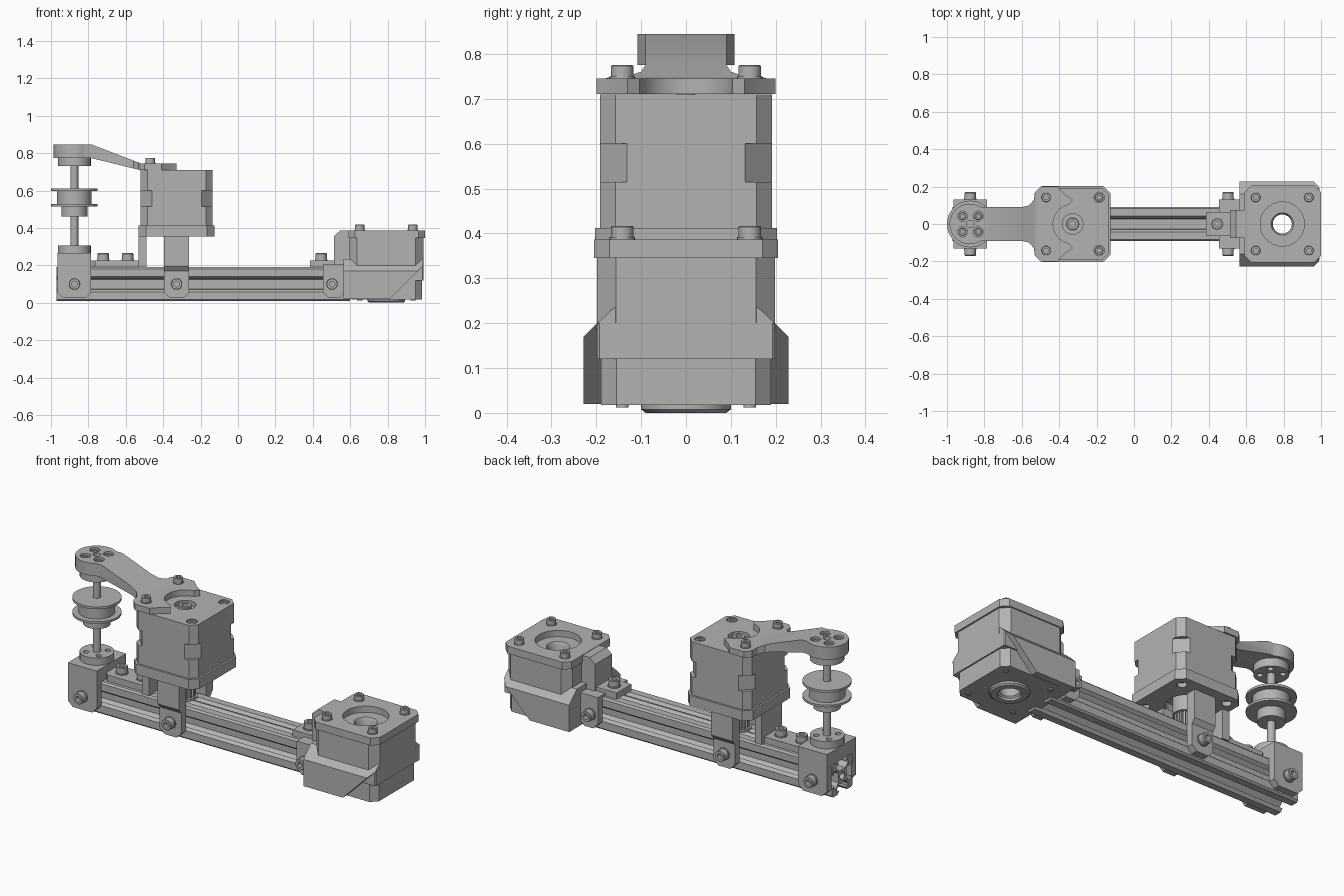
import bpy, bmesh
from math import sin, cos, pi, radians
from mathutils import Vector

old = bpy.data.objects.get("Cube")
if old:
    bpy.data.objects.remove(old, do_unlink=True)

grey = bpy.data.materials.new("plain grey")
grey.use_nodes = True
COLOUR = (0.45, 0.45, 0.45, 1)
grey.diffuse_color = COLOUR
grey.node_tree.nodes["Principled BSDF"].inputs["Base Color"].default_value = COLOUR
made = []


def finish(name, bm):
    bmesh.ops.remove_doubles(bm, verts=bm.verts, dist=1e-5)
    bmesh.ops.recalc_face_normals(bm, faces=bm.faces)
    mesh = bpy.data.meshes.new(name)
    bm.to_mesh(mesh)
    bm.free()
    mesh.materials.append(grey)
    ob = bpy.data.objects.new(name, mesh)
    bpy.context.collection.objects.link(ob)
    made.append(ob)
    return ob


def prism(name, pts, axis, lo, hi):
    """Extrude a 2D outline along an axis from lo to hi."""
    place = {"x": lambda u, v: (lo, u, v), "y": lambda u, v: (u, lo, v),
             "z": lambda u, v: (u, v, lo)}[axis]
    bm = bmesh.new()
    face = bm.faces.new([bm.verts.new(place(u, v)) for u, v in pts])
    top = bmesh.ops.extrude_face_region(bm, geom=[face])["geom"]
    step = Vector([hi - lo if a == axis else 0 for a in "xyz"])
    bmesh.ops.translate(bm, vec=step, verts=[g for g in top if isinstance(g, bmesh.types.BMVert)])
    return finish(name, bm)


def box(name, x0, x1, y0, y1, z0, z1):
    return prism(name, [(x0, y0), (x1, y0), (x1, y1), (x0, y1)], "z", z0, z1)


def lathe(name, profile, loc=(0, 0, 0), aim=(0, 0, 1), n=36):
    """Revolve (radius, height) points about a line through loc."""
    bm = bmesh.new()
    vs = [bm.verts.new((r, 0, z)) for r, z in profile]
    es = [bm.edges.new(p) for p in zip(vs, vs[1:])]
    bmesh.ops.spin(bm, geom=vs + es, cent=(0, 0, 0), axis=(0, 0, 1), angle=2 * pi,
                   steps=n, use_merge=True)
    rot = Vector((0, 0, 1)).rotation_difference(Vector(aim)).to_matrix().to_4x4()
    bm.transform(rot)
    bmesh.ops.translate(bm, vec=loc, verts=bm.verts)
    return finish(name, bm)


def disc(name, r, z0, z1, x=0, y=0):
    return lathe(name, [(0, z0), (r, z0), (r, z1), (0, z1)], (x, y, 0))


def boolean(targets, cutters, mode="DIFFERENCE"):
    for ob in targets:
        for c in cutters:
            mod = ob.modifiers.new("cut", "BOOLEAN")
            mod.object, mod.operation, mod.solver = c, mode, "EXACT"
        bpy.context.view_layer.update()
        graph = bpy.context.evaluated_depsgraph_get()
        mesh = bpy.data.meshes.new_from_object(ob.evaluated_get(graph))
        ob.modifiers.clear()
        ob.data = mesh
    for c in cutters:
        made.remove(c)
        bpy.data.objects.remove(c, do_unlink=True)


def square(cx, half, ch):
    """Square outline with chamfered corners, centred on y = 0."""
    k = half - ch
    pts = [(half, -k), (half, k), (k, half), (-k, half), (-half, k), (-half, -k), (-k, -half), (k, -half)]
    return [(cx + x, y) for x, y in pts]


def screw(name, loc, aim=(0, 0, 1), r=0.03, h=0.04):
    lathe(name, [(0, 0), (r * 1.12, 0), (r * 1.12, h * .15), (r, h * .15), (r, h * .92), (r * .92, h),
                 (r * .5, h), (r * .5, h * .4), (0, h * .4)], loc, aim, 24)


def corners(cx, d):
    return [(cx + sx * d, sy * d) for sx in (-1, 1) for sy in (-1, 1)]


def side_tabs(name, x0, x1, top, screw_x):
    """Mirrored plates clamping the rail, each with a side screw."""
    c = 0.03
    for s, side in ((-1, "front"), (1, "back")):
        pts = [(x0, top), (x0, .025 + c), (x0 + c, .025), (x1 - c, .025), (x1, .025 + c), (x1, top)]
        prism(f"{name}_{side}_tab", pts, "y", s * .09, s * .13)
        screw(f"{name}_{side}_screw", (screw_x, s * .13, .1), (0, s, 0))


# Slotted rail: one side of the section repeated four times
MM, MID = .0091, .099
side = [(10, -9), (10, -4.6), (8.2, -3.1), (8.2, -5.5), (6.5, -5.5), (3.9, -2.9)]
side += [(x, -y) for x, y in reversed(side)]
section = []
for q in range(4):
    c, s = round(cos(q * pi / 2)), round(sin(q * pi / 2))
    section += [((x * c - y * s) * MM, (x * s + y * c) * MM + MID) for x, y in side]
rail = prism("rail", section, "x", -.97, .6)
bore = lathe("bore", [(0, -1), (.02, -1), (.02, 1), (0, 1)], (0, 0, MID), (1, 0, 0), 20)
boolean([rail], [bore])

# End bracket with shaft flanges, shaft and idler pulley
PX = -.875
box("end_block", -.965, -.785, -.13, .13, .188, .265)
side_tabs("end_bracket", -.965, -.785, .188, PX)
low = disc("lower_flange", .088, .265, .305, PX)
high = disc("upper_flange", .088, .73, .775, PX)
disc("shaft", .021, .29, .79, PX)
boolean([low], [disc("hole", .015, .28, .4, x, y) for x, y in corners(PX, .04)])
boolean([high], [disc("hole", .015, .6, .75, x, y) for x, y in corners(PX, .04)])
lathe("idler_pulley", [(0, .46), (.07, .46), (.07, .515), (.125, .515), (.125, .527), (.093, .527),
                       (.093, .597), (.125, .597), (.125, .61), (0, .61)], (PX, 0, 0))

# First motor
MX = -.328
ends = [prism("motor_lower_cap", square(MX, .192, .035), "z", .41, .515),
        prism("motor_upper_cap", square(MX, .192, .035), "z", .6, .71)]
prism("motor_core", square(MX, .192, .06), "z", .51, .605)
boolean([ends[1]], [disc("recess", .055, .685, .8, MX)]
        + [disc("recess", .028, .685, .8, MX + .142, s * .142) for s in (-1, 1)])
screw("motor_shaft_end", (MX, 0, .68), r=.033, h=.03)
for s in (-1, 1):
    screw("motor_cap_screw", (MX + .142, s * .142, .68), r=.022, h=.028)

# Arm from the motor top to the shaft: plan outline trimmed by a side profile
half = [(-.37, .16), (-.41, .2), (-.5, .2), (-.53, .17), (-.535, .13), (-.56, .1), (-.6, .09), (PX + .06, .09)]
tip = [(PX - .003 + .108 * cos(radians(a)), .108 * sin(radians(a))) for a in range(65, 296, 10)]
bite = [(MX + .105 * cos(radians(a)), .105 * sin(radians(a))) for a in range(260, 99, -10)]
plan = half + tip + [(x, -y) for x, y in reversed(half)] + [(MX, -.13)] + bite + [(MX, .13)]
arm = prism("arm", plan, "z", .6, .9)
trim = prism("trim", [(-1.1, .775), (-.79, .775), (-.53, .711), (-.2, .711), (-.2, .745), (-.52, .745),
                      (-.78, .845), (-1.1, .845)], "y", -.3, .3)
boolean([arm], [trim], "INTERSECT")
boolean([arm], [disc("hole", .027, .815, .9, x, y) for x, y in corners(PX, .042)]
        + [disc("hole", .02, .8, .9, PX)])
for x, y in corners(PX, .042):
    screw("arm_tip_screw", (x, y, .812), r=.02, h=.025)
for s in (-1, 1):
    screw("arm_base_screw", (MX - .142, s * .142, .745), r=.025, h=.03)

# First motor mount
plate = prism("mount_plate", square(MX, .203, .04), "z", .355, .412)
boolean([plate], [disc("opening", .1, .3, .4, MX)]
        + [disc("opening", .025, .3, .38, x, y) for x, y in corners(MX, .142)])
box("mount_wall", -.532, -.49, -.09, .09, .19, .36)
prism("mount_foot", [(-.785, -.045), (-.765, -.065), (-.5, -.065), (-.5, .065), (-.765, .065), (-.785, .045)],
      "z", .188, .225)
for x in (-.72, -.59):
    screw("mount_foot_screw", (x, 0, .225))
side_tabs("mount", MX - .067, MX + .067, .2, MX)
for s in (-1, 1):
    prism("mount_leg", [(s * .09, .17), (s * .13, .17), (s * .15, .195), (s * .15, .358), (s * .09, .358)],
          "x", MX - .067, MX + .067)

# Toothed drive pulley under the first motor
teeth = []
for i in range(16):
    for da, r in ((-.13, .044), (-.07, .055), (.07, .055), (.13, .044)):
        a = i * pi / 8 + da
        teeth.append((MX + r * cos(a), r * sin(a)))
prism("drive_teeth", teeth, "z", .205, .3)
disc("drive_rim", .064, .195, .208, MX)
disc("drive_hub", .064, .295, .42, MX)

# Second motor, hollow through the middle, in its cover
CX = .793
cover = prism("cover_skirt", [(-.228, .02), (.228, .02), (.228, .17), (.198, .2), (.16, .235), (-.16, .235),
                              (-.198, .2), (-.228, .17)], "x", .565, .99)
wedge = prism("wedge", [(.565, 0), (.79, 0), (.81, .02), (.99, .2), (.99, .3), (.565, .3)], "y", -.4, .4)
boolean([cover], [wedge], "INTERSECT")
hollow = [cover,
          prism("cover_body", square(CX, .198, .042), "z", .2, .35),
          prism("cover_waist", square(CX, .198, .005), "z", .12, .2),
          prism("cover_top", square(CX + .002, .205, .035), "z", .345, .387),
          prism("second_motor", square(CX, .19, .035), "z", .018, .13),
          lathe("motor_boss", [(0, 0), (.09, 0), (.1, .008), (.1, .03), (0, .03)], (CX, 0, 0))]
boolean(hollow, [lathe("core", [(0, -.1), (.06, -.1), (.06, .012), (.051, .02), (.051, .335), (.06, .352),
                                (.118, .352), (.118, .5), (0, .5)], (CX, 0, 0))])
for x, y in corners(CX, .142):
    screw("cover_screw", (x, y, .387), r=.025, h=.03)
    disc("bottom_screw", .014, .012, .02, x, y)

# Bracket joining the cover to the rail
side_tabs("cover_bracket", .455, .57, .19, .503)
box("cover_bracket_bridge", .455, .57, -.13, .13, .188, .205)
box("cover_bracket_foot", .385, .57, -.065, .065, .188, .225)
prism("cover_bracket_wall", [(.512, .2), (.6, .2), (.6, .385), (.545, .385), (.512, .355)], "y", -.075, .075)
screw("cover_bracket_screw", (.445, 0, .225))

# Smooth round parts while keeping edges sharp
for ob in bpy.context.view_layer.objects:
    ob.select_set(ob in made)
bpy.context.view_layer.objects.active = made[0]
bpy.ops.object.shade_smooth_by_angle(angle=radians(30))
